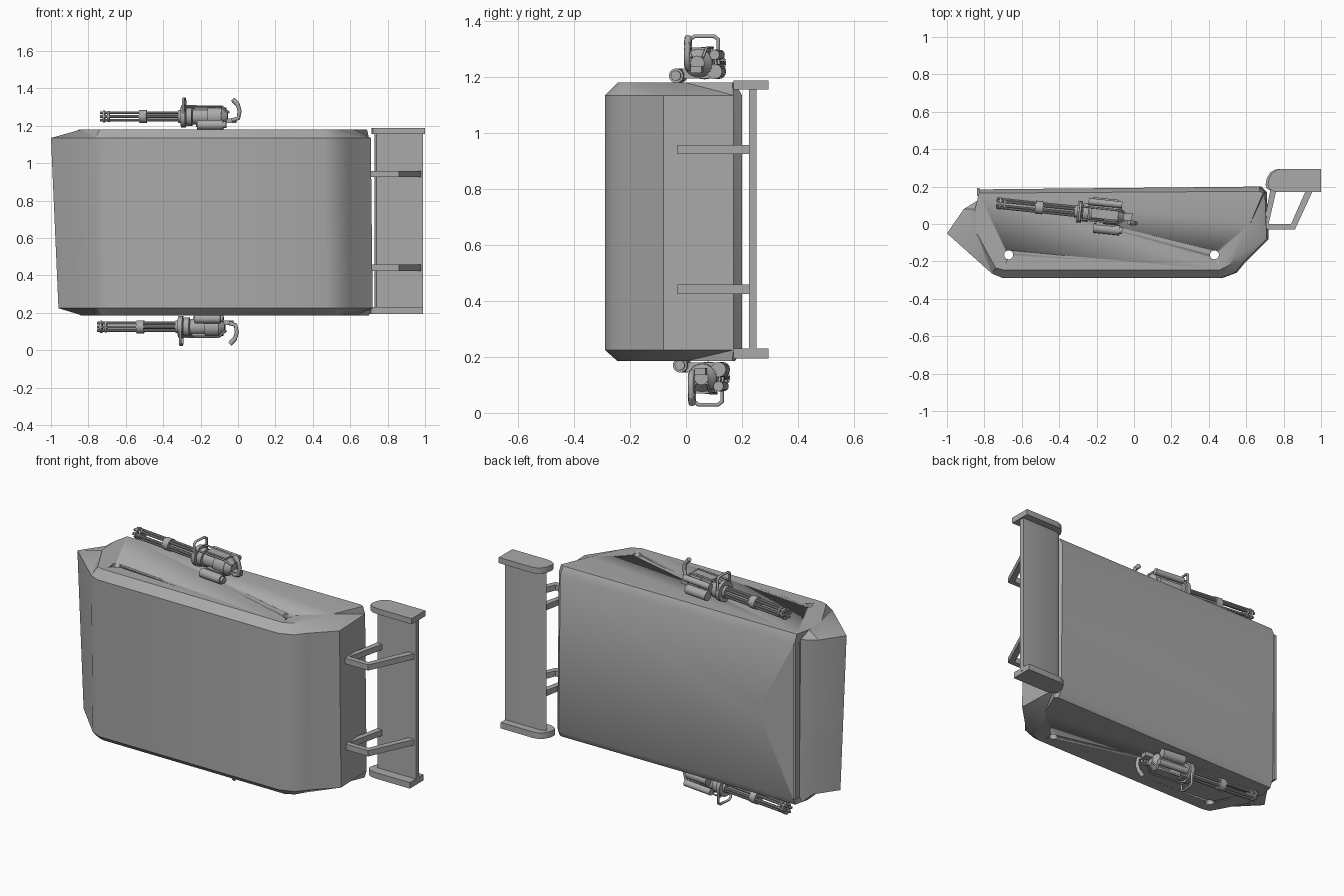
import bpy, bmesh, math
from mathutils import Vector

if "Cube" in bpy.data.objects:
    bpy.data.objects.remove(bpy.data.objects["Cube"])

grey = bpy.data.materials.new("plain grey")
grey.use_nodes = True
grey.diffuse_color = (0.4, 0.4, 0.4, 1)
grey.node_tree.nodes["Principled BSDF"].inputs["Base Color"].default_value = (0.4, 0.4, 0.4, 1)


def finish(name, bm, angle=30):
    bmesh.ops.recalc_face_normals(bm, faces=bm.faces)
    mesh = bpy.data.meshes.new(name)
    bm.to_mesh(mesh)
    bm.free()
    ob = bpy.data.objects.new(name, mesh)
    bpy.context.collection.objects.link(ob)
    mesh.materials.append(grey)
    bpy.ops.object.select_all(action='DESELECT')
    ob.select_set(True)
    bpy.context.view_layer.objects.active = ob
    bpy.ops.object.shade_smooth_by_angle(angle=math.radians(angle))
    return ob


def loft(name, rings, angle=30):
    bm = bmesh.new()
    vs = [[bm.verts.new(p) for p in ring] for ring in rings]
    for a, b in zip(vs, vs[1:]):
        for i in range(len(a)):
            j = (i + 1) % len(a)
            bm.faces.new((a[i], a[j], b[j], b[i]))
    bm.faces.new(vs[0])
    bm.faces.new(vs[-1])
    bmesh.ops.triangulate(bm, faces=bm.faces)
    return finish(name, bm, angle)


def slab(name, outline, z0, z1):
    return loft(name, [[(x, y, z) for x, y in outline] for z in (z0, z1)])


def rod(name, a, b, r, r2=None, sides=16):
    a, b = Vector(a), Vector(b)
    bm = bmesh.new()
    bmesh.ops.create_cone(bm, cap_ends=True, segments=sides, radius1=r,
                          radius2=r if r2 is None else r2, depth=(b - a).length)
    turn = (b - a).to_track_quat('Z', 'Y')
    for v in bm.verts:
        v.co = turn @ v.co + (a + b) / 2
    return finish(name, bm)


def tube(name, pts, r):
    curve = bpy.data.curves.new(name, 'CURVE')
    curve.dimensions = '3D'
    curve.bevel_depth = r
    curve.bevel_resolution = 2
    curve.use_fill_caps = True
    s = curve.splines.new('POLY')
    s.points.add(len(pts) - 1)
    for p, co in zip(s.points, pts):
        p.co = (*co, 1)
    curve.materials.append(grey)
    ob = bpy.data.objects.new(name, curve)
    bpy.context.collection.objects.link(ob)
    return ob


def box(name, lo, hi):
    return slab(name, [(lo[0], lo[1]), (hi[0], lo[1]), (hi[0], hi[1]), (lo[0], hi[1])], lo[2], hi[2])


# Hull: wide middle outline, narrower outline on both flanks
wide = [(-1, -.05), (-.76, -.265), (-.70, -.29), (.46, -.29), (.54, -.26), (.585, -.205),
        (.71, -.08), (.70, .17), (.67, .20), (-.83, .185), (-.83, .13), (-.91, .08)]
flank = [(-.84, -.05), (-.74, -.235), (-.70, -.245), (.46, -.245), (.51, -.22), (.54, -.17),
         (.62, .0), (.69, .165), (.67, .175), (-.83, .165), (-.84, .12), (-.85, .08)]


def lean(outline, z, low):
    return [(x + (.04 if x < -.9 else .01) * low, y, z) for x, y in outline]


hull = loft("hull", [lean(flank, .185, 1), lean(wide, .225, 1),
                     lean(wide, 1.135, 0), lean(flank, 1.18, 0)], 32)

# Round holes through the flanks and a blind one in the deck
cutters = [rod("hole_cutter", (x, -.165, 0), (x, -.165, 1.4), .024, sides=24) for x in (-.67, .43)]
cutters.append(rod("deck_hole_cutter", (-.59, .10, .68), (-.59, .3, .68), .036, sides=24))
for c in cutters:
    m = hull.modifiers.new("hole", 'BOOLEAN')
    m.operation, m.object, m.solver = 'DIFFERENCE', c, 'EXACT'
    bpy.context.view_layer.objects.active = hull
    bpy.ops.object.modifier_apply(modifier=m.name)
    bpy.data.objects.remove(c)

# Raised rim at the tail edge of the deck
box("deck_rim", (-.84, .15, .23), (-.825, .192, 1.13))

# Wing with rounded end plates
end = [(1, .295), (1, .17), (.78, .17), (.745, .175), (.722, .19), (.715, .21),
       (.722, .245), (.74, .275), (.765, .29), (.79, .295)]
slab("wing_end_top", end, 1.155, 1.188)
slab("wing_end_bottom", [(x - .012, y) for x, y in end], .195, .23)
slab("wing_blade", [(.74, .225), (.99, .225), (.99, .252), (.76, .252), (.73, .24)], .21, 1.17)

# Wing brackets
frame = [(.69, -.03), (.86, -.03), (.985, .24), (.945, .24), (.84, 0), (.70, 0)]
inner = [(.69, -.02), (.715, -.02), (.775, .24), (.74, .24)]
for z in (.425, .925):
    slab("wing_bracket", frame, z, z + .033)
    slab("wing_bracket_inner_arm", inner, z, z + .033)


# Rotary gun, built along x and then turned, shifted and flipped
def gun(name, flip):
    parts = []

    def add(maker, part, *args, **kw):
        parts.append(maker(name + part, *args, **kw))

    for i in range(6):
        a = i * math.tau / 6
        y, z = .023 * math.cos(a), .023 * math.sin(a)
        add(rod, "barrel", (-.73, y, z), (-.25, y, z), .0075, sides=10)
    add(rod, "barrel_core", (-.52, 0, 0), (-.26, 0, 0), .012)
    for x, r, w in ((-.715, .033, .01), (-.69, .03, .01), (-.52, .035, .04), (-.31, .034, .02)):
        add(rod, "clamp", (x, 0, 0), (x + w, 0, 0), r)
    # Receiver drums, from muzzle side to grip side
    for x0, x1, r in ((-.295, -.27, .058), (-.265, -.235, .05), (-.23, -.15, .043),
                      (-.15, -.075, .052)):
        add(rod, "receiver", (x0, 0, 0), (x1, 0, 0), r, sides=24)
    add(rod, "receiver_tail", (-.075, 0, 0), (-.045, 0, 0), .05, .025)
    # Motor, feeder and ammunition rollers
    add(rod, "motor", (-.20, -.078, -.045), (-.06, -.078, -.045), .026)
    add(rod, "motor_cap", (-.06, -.078, -.045), (-.045, -.078, -.045), .018)
    add(rod, "feeder", (-.22, .058, -.03), (-.08, .058, -.03), .027)
    add(rod, "roller", (-.24, .06, .03), (-.06, .06, .03), .018)
    add(box, "feeder_block", (-.19, -.06, -.055), (-.09, .06, -.02))
    add(box, "top_block", (-.22, -.025, .03), (-.08, .03, .055))
    # Carrying bracket and rail
    add(tube, "carry_bracket", [(-.28, -.05, 0), (-.28, -.05, .085), (-.28, -.035, .096), (-.28, .035, .096),
                                (-.28, .05, .085), (-.28, .05, 0)], .007)
    add(tube, "rail", [(-.28, .03, .055), (-.08, .03, .055), (-.04, .02, .02)], .005)
    add(tube, "rail", [(-.28, -.04, .05), (-.07, -.04, .05), (-.04, -.02, .02)], .005)
    # Rear grip
    add(box, "grip_base", (-.05, -.02, -.035), (.0, .02, -.01))
    add(tube, "grip", [(-.02, -.03, -.02), (.015, -.03, -.01), (.022, -.03, .03), (.01, -.03, .07)], .011)
    add(tube, "grip_top", [(.01, -.03, .065), (-.015, -.03, .092)], .013)
    for ob in parts:
        ob.rotation_euler = (0, 0, math.radians(-6))
        ob.location = (0, .036, 1.25)
        if flip:
            ob.scale.z = -1
            ob.location = (-.015, .05, .125)
        ob.location.x += -.01


gun("upper_gun_", False)
gun("lower_gun_", True)
